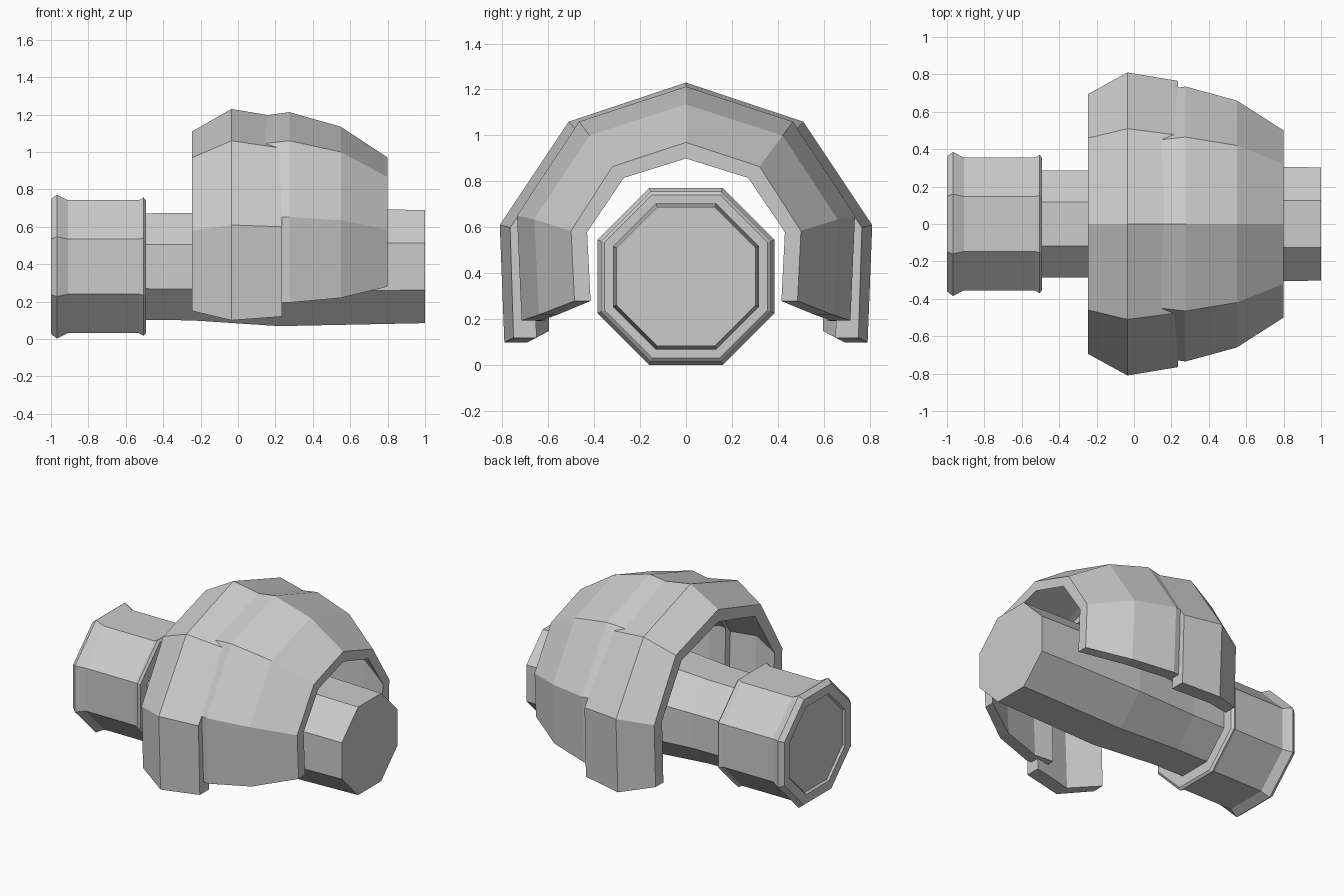
import bpy, bmesh
from math import pi, cos, sin

cube = bpy.data.objects.get("Cube")
if cube:
    bpy.data.objects.remove(cube)

grey = bpy.data.materials.new("plain grey")
grey.use_nodes = True
colour = (0.6, 0.6, 0.6, 1)
grey.diffuse_color = colour
grey.node_tree.nodes["Principled BSDF"].inputs["Base Color"].default_value = colour


def loft(name, rings):
    """Skin closed rings of equal size; cap both ends."""
    bm = bmesh.new()
    loops = [[bm.verts.new(p) for p in ring] for ring in rings]
    n = len(loops[0])
    for a, b in zip(loops, loops[1:]):
        for i in range(n):
            j = (i + 1) % n
            bm.faces.new((a[i], a[j], b[j], b[i]))
    if n == 8 and name != "shoulder_front_band" and name != "shoulder_outer_band":
        bm.faces.new(loops[0])
        bm.faces.new(loops[-1])
    else:
        # Arch ends are filled as a strip between outer and inner outline
        for loop in (loops[0], loops[-1]):
            for i in range(n // 2 - 1):
                bm.faces.new((loop[i], loop[i + 1], loop[n - 2 - i], loop[n - 1 - i]))
    bmesh.ops.recalc_face_normals(bm, faces=bm.faces)
    mesh = bpy.data.meshes.new(name)
    bm.to_mesh(mesh)
    bm.free()
    mesh.materials.append(grey)
    obj = bpy.data.objects.new(name, mesh)
    bpy.context.collection.objects.link(obj)
    return obj


def octagon(x, apothem, z=0.387):
    r = apothem / cos(pi / 8)
    angles = [pi / 8 + k * pi / 4 for k in range(8)]
    return [(x, r * cos(a), z + r * sin(a)) for a in angles]


def arch(x, apex, upper, side, bottom, wall):
    """Arched wall section, mirrored across y, with an inner outline."""
    half = [bottom, side, upper]
    outer = half + [(0, apex)] + [(-y, z) for y, z in reversed(half)]
    inner = []
    for y, z in outer:
        dy, dz = y, max(z - 0.55, 0)
        length = (dy * dy + dz * dz) ** 0.5
        inner.append((y - wall * dy / length, z - wall * dz / length))
    return [(x, y, z) for y, z in outer + inner[::-1]]


# Upper arm, slightly swollen under the shoulder
loft("upper_arm", [octagon(x, r) for x, r in
                   [(-0.52, 0.285), (-0.25, 0.287), (0.22, 0.318), (1.0, 0.302)]])

# Elbow cuff with flared lips and a recessed end
loft("elbow_cuff", [octagon(x, r) for x, r in
                    [(-0.985, 0.29), (-0.998, 0.30), (-1.0, 0.36), (-0.968, 0.385),
                     (-0.91, 0.355), (-0.53, 0.355), (-0.505, 0.37),
                     (-0.492, 0.355), (-0.492, 0.28)]])

# Shoulder guard: deep front band and tapering outer band
loft("shoulder_front_band", [
    arch(-0.245, 1.11, (0.46, 0.97), (0.695, 0.58), (0.68, 0.15), 0.085),
    arch(-0.035, 1.23, (0.51, 1.06), (0.81, 0.61), (0.79, 0.10), 0.10),
    arch(0.235, 1.185, (0.475, 1.02), (0.765, 0.60), (0.75, 0.12), 0.10)])
loft("shoulder_outer_band", [
    arch(0.14, 1.195, (0.45, 1.045), (0.715, 0.652), (0.70, 0.193), 0.085),
    arch(0.275, 1.213, (0.465, 1.06), (0.735, 0.652), (0.715, 0.195), 0.085),
    arch(0.55, 1.135, (0.42, 1.0), (0.66, 0.635), (0.64, 0.22), 0.08),
    arch(0.80, 0.97, (0.32, 0.865), (0.50, 0.585), (0.485, 0.28), 0.07)])
